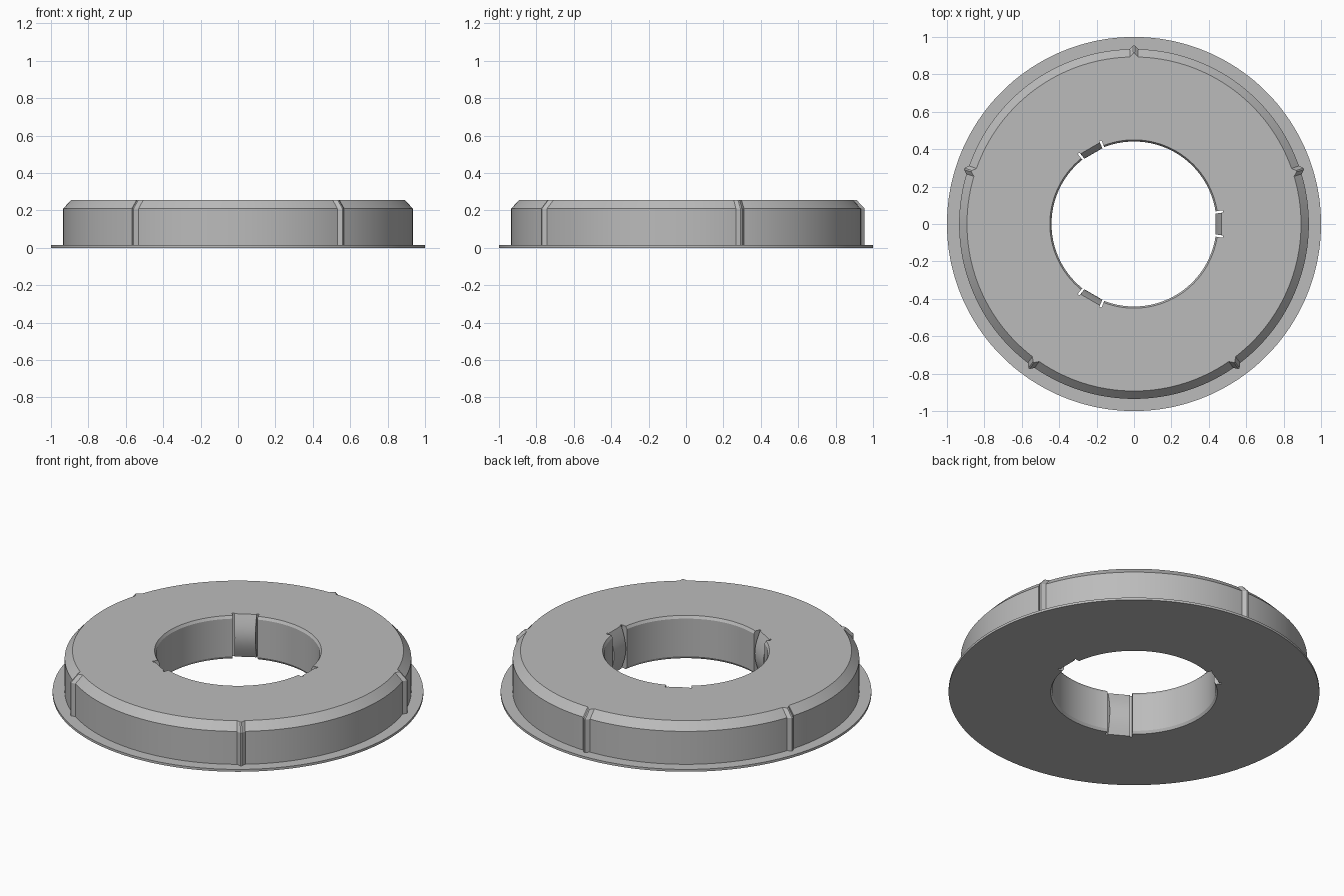
import bpy, bmesh, math

if "Cube" in bpy.data.objects:
    bpy.data.objects.remove(bpy.data.objects["Cube"])

RIDGES = [18 + 72 * k for k in range(5)]      # outer ribs, degrees
TABS = [0, 120, 240]                          # spring tabs in the bore, degrees
TAB_IN, TAB_OUT, SLOT_R, EPS = 7.3, 8.8, 0.48, 0.01
LEVELS = 10                                   # inner wall height steps
HEIGHT = 0.255


def offset(a, centre):
    return (a - centre + 180) % 360 - 180


def ridge_bump(a):
    """Extra outer radius where a rib stands proud of the body."""
    d = min(abs(offset(a, c)) for c in RIDGES)
    if d <= 0.25:
        return 0.02
    return 0.02 * max(0.0, (1.4 - d) / 1.15)


def inner_radius(a, t):
    """Bore radius at angle a and height fraction t."""
    d = min(abs(offset(a, c)) for c in TABS)
    if d < TAB_IN:                            # tab bowed towards the middle
        bow = 0.468 - 0.033 * math.sin(math.pi * t)
        return bow / math.cos(math.radians(d))
    if d < TAB_OUT:                           # narrow slot beside the tab
        return SLOT_R
    return 0.45 if t in (0, 1) else 0.441     # bore with chamfered rims


def column(a):
    """Closed cross-section at one angle."""
    b = ridge_bump(a)
    pts = [(1.0, 0.0), (1.0, 0.014), (0.935 + b, 0.014),
           (0.935 + b, 0.21), (0.893 + b, HEIGHT)]
    steps = [0, 0.06] + [i / LEVELS for i in range(1, LEVELS)] + [0.94, 1]
    pts += [(inner_radius(a, t), HEIGHT * t) for t in reversed(steps)]
    c, s = math.cos(math.radians(a)), math.sin(math.radians(a))
    return [(r * c, r * s, z) for r, z in pts]


# Angles: even steps plus the exact edges of ribs, tabs and slots
special = [c + d for c in RIDGES for d in (-1.4, -0.25, 0.25, 1.4)]
special += [c + sgn * (e + d) for c in TABS for sgn in (-1, 1)
            for e in (TAB_IN, TAB_OUT) for d in (-EPS, EPS)]
special = [a % 360 for a in special]
angles = special + [a for a in range(0, 360, 2)
                    if all(abs(offset(a, s)) > 0.3 for s in special)]
angles.sort()

# Flanged ring body
bm = bmesh.new()
cols = [[bm.verts.new(p) for p in column(a)] for a in angles]
for i, col in enumerate(cols):
    nxt = cols[(i + 1) % len(cols)]
    for j in range(len(col)):
        k = (j + 1) % len(col)
        bm.faces.new((col[j], nxt[j], nxt[k], col[k]))
bmesh.ops.recalc_face_normals(bm, faces=bm.faces)
mesh = bpy.data.meshes.new("flanged_ring")
bm.to_mesh(mesh)
bm.free()

ring = bpy.data.objects.new("flanged_ring", mesh)
bpy.context.collection.objects.link(ring)
grey = bpy.data.materials.new("plain grey")
grey.diffuse_color = (0.5, 0.5, 0.5, 1)
grey.use_nodes = True
grey.node_tree.nodes["Principled BSDF"].inputs["Base Color"].default_value = grey.diffuse_color
mesh.materials.append(grey)

bpy.context.view_layer.objects.active = ring
ring.select_set(True)
bpy.ops.object.shade_smooth_by_angle(angle=math.radians(25))
